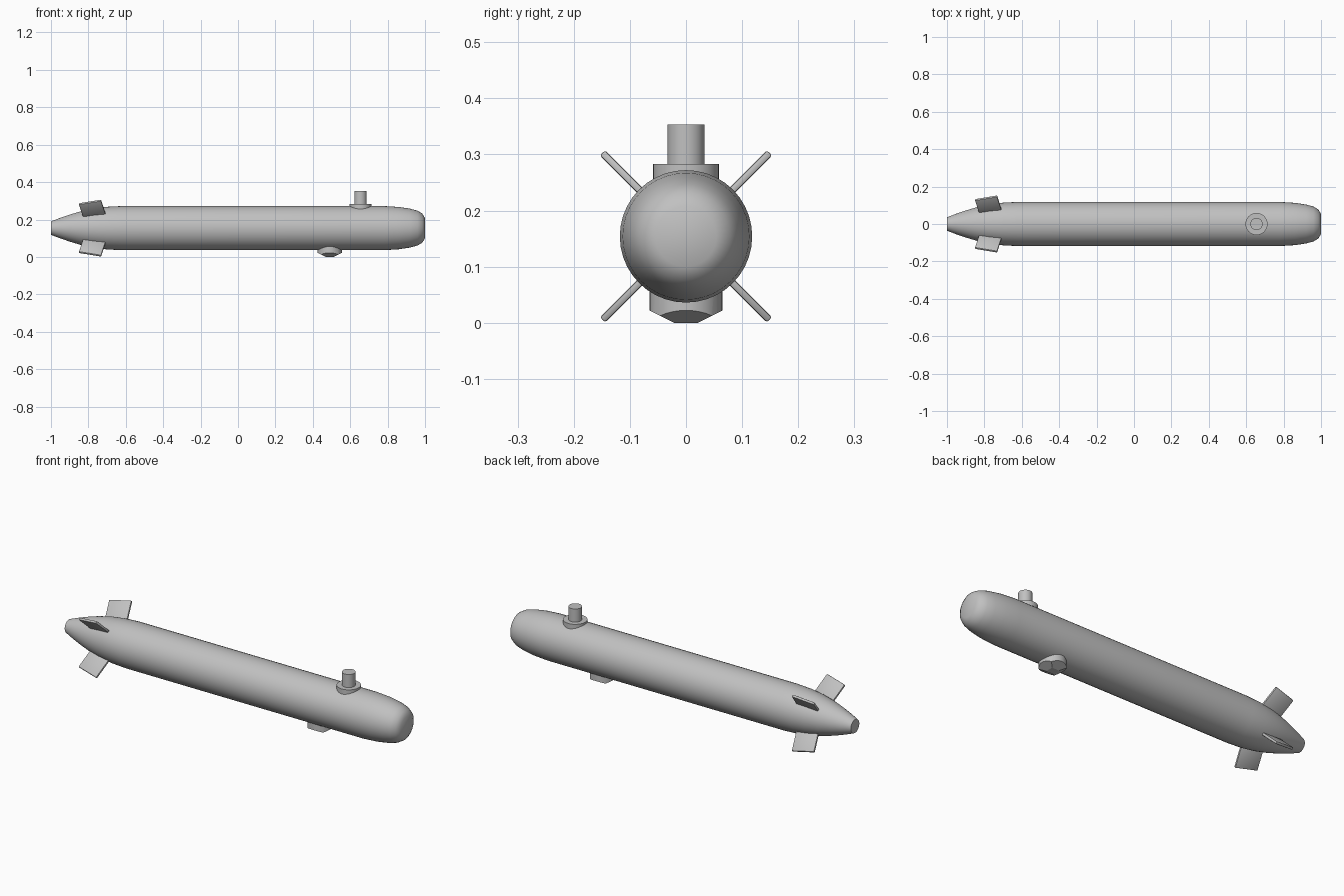
import bpy, bmesh, math
from mathutils import Matrix, Vector

cube = bpy.data.objects.get("Cube")
if cube:
    bpy.data.objects.remove(cube, do_unlink=True)

AXIS_Z = 0.154

grey = bpy.data.materials.new("hull grey")
grey.use_nodes = True
grey.diffuse_color = (0.53, 0.53, 0.53, 1)
grey.node_tree.nodes["Principled BSDF"].inputs["Base Color"].default_value = grey.diffuse_color


def finish(name, bm, angle=35):
    """Turn a bmesh into a named, shaded object."""
    bmesh.ops.recalc_face_normals(bm, faces=bm.faces)
    mesh = bpy.data.meshes.new(name)
    bm.to_mesh(mesh)
    bm.free()
    mesh.materials.append(grey)
    obj = bpy.data.objects.new(name, mesh)
    bpy.context.collection.objects.link(obj)
    bpy.ops.object.select_all(action="DESELECT")
    obj.select_set(True)
    bpy.context.view_layer.objects.active = obj
    bpy.ops.object.shade_smooth_by_angle(angle=math.radians(angle))
    return obj


def lathe(name, profile, matrix, sides=32, angle=35):
    """Spin (height, radius) points around local z and cap both ends."""
    bm = bmesh.new()
    rings = []
    for h, r in profile:
        rings.append([bm.verts.new(matrix @ Vector((r * math.cos(a), r * math.sin(a), h)))
                      for a in (2 * math.pi * i / sides for i in range(sides))])
    for low, high in zip(rings, rings[1:]):
        for i in range(sides):
            j = (i + 1) % sides
            bm.faces.new((low[i], low[j], high[j], high[i]))
    bm.faces.new(rings[0])
    bm.faces.new(rings[-1])
    return finish(name, bm, angle)


# Hull: tapered stern, long tube, rounded blunt nose
hull_profile = [(-1, 0.036), (-0.95, 0.055), (-0.9, 0.072), (-0.84, 0.09), (-0.77, 0.105),
                (-0.7, 0.114), (-0.62, 0.118), (0.78, 0.118), (0.86, 0.113), (0.92, 0.104),
                (0.96, 0.093), (0.985, 0.078), (1, 0.054)]
along_x = Matrix.Translation((0, 0, AXIS_Z)) @ Matrix.Rotation(math.pi / 2, 4, "Y")
lathe("hull", hull_profile, along_x, sides=40, angle=50)

# Mast and its collar on top
mast_at = Matrix.Translation((0.655, 0, 0))
lathe("mast_collar", [(0.23, 0.059), (0.283, 0.059)], mast_at)
lathe("mast", [(0.25, 0.033), (0.353, 0.033)], mast_at)

# Sensor pod below: a drum with four slanted cuts
bm = bmesh.new()
bmesh.ops.create_cone(bm, cap_ends=True, segments=32, radius1=0.065, radius2=0.065, depth=0.09,
                      matrix=Matrix.Translation((0.49, 0, 0.045)))
for dx, dy in ((1, 0), (-1, 0), (0, 1), (0, -1)):
    cut = bmesh.ops.bisect_plane(
        bm, geom=bm.verts[:] + bm.edges[:] + bm.faces[:],
        plane_co=(0.49 + 0.021 * dx, 0.021 * dy, 0),
        plane_no=(0.5 * dx, 0.5 * dy, -1), clear_outer=True)
    edges = [e for e in cut["geom_cut"] if isinstance(e, bmesh.types.BMEdge)]
    bmesh.ops.contextual_create(bm, geom=edges)
finish("sensor_pod", bm, 20)

# Four diagonal tail fins, leaning with the stern taper
for i, name in enumerate(("upper_left", "upper_right", "lower_right", "lower_left")):
    bm = bmesh.new()
    place = (Matrix.Translation((0, 0, AXIS_Z))
             @ Matrix.Rotation(math.radians(45 + 90 * i), 4, "X")
             @ Matrix.Translation((-0.778, 0, 0.140))
             @ Matrix.Rotation(math.radians(-13), 4, "Y"))
    bmesh.ops.create_cube(bm, size=1, matrix=place @ Matrix.Diagonal((0.122, 0.013, 0.118, 1)))
    bmesh.ops.bevel(bm, geom=bm.edges[:], offset=0.004, segments=2, affect="EDGES", profile=0.5)
    finish("tail_fin_" + name, bm, 40)
